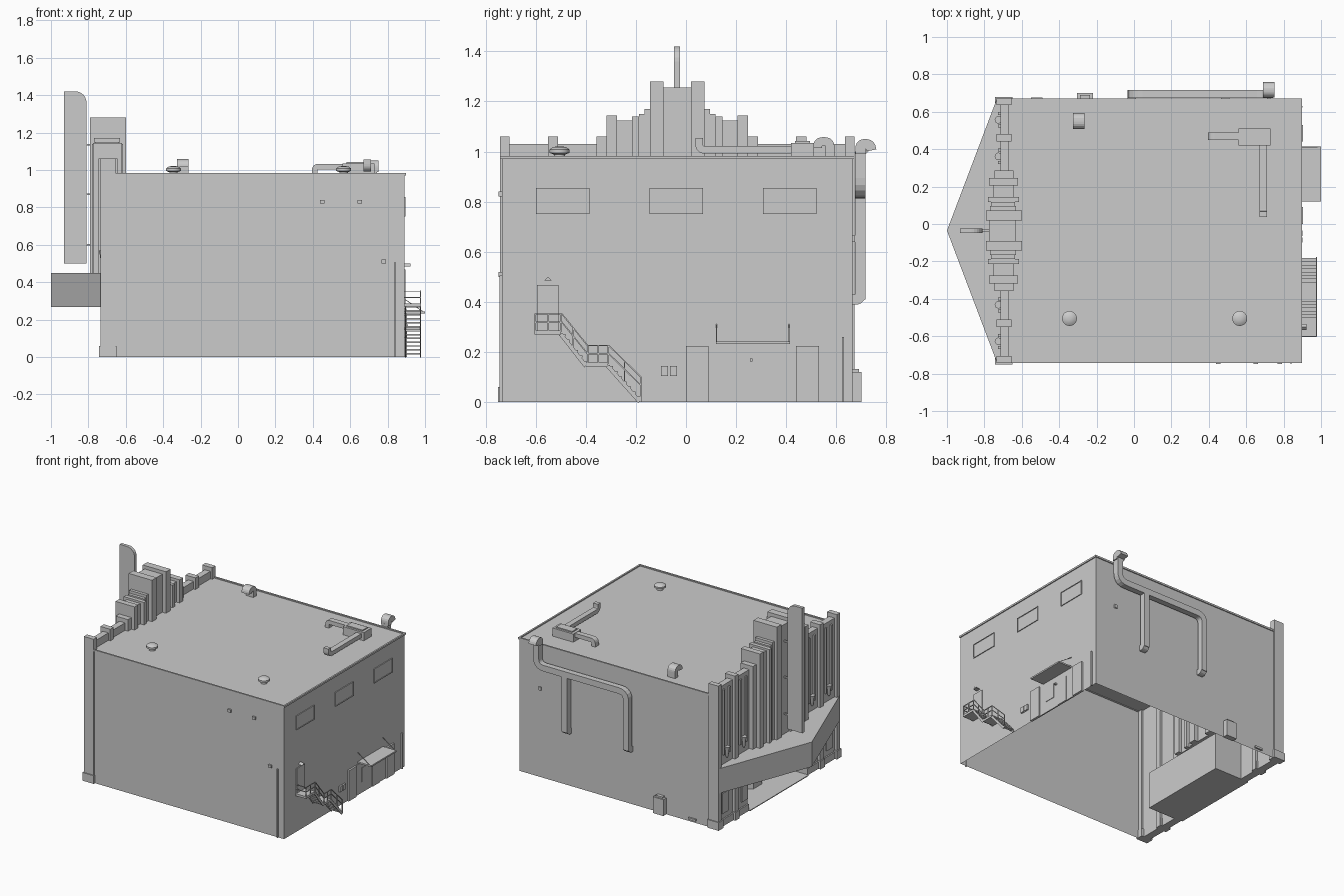
import bpy, bmesh, math
from mathutils import Vector

if "Cube" in bpy.data.objects:
    bpy.data.objects.remove(bpy.data.objects["Cube"])

C = -0.035   # facade symmetry line in y


def make(name, verts, faces, smooth=False):
    me = bpy.data.meshes.new(name)
    me.from_pydata([tuple(v) for v in verts], [], faces)
    bm = bmesh.new()
    bm.from_mesh(me)
    bmesh.ops.recalc_face_normals(bm, faces=bm.faces)
    bm.to_mesh(me)
    bm.free()
    ob = bpy.data.objects.new(name, me)
    bpy.context.collection.objects.link(ob)
    return ob


def prism(name, pts, axis, a0, a1):
    """Extrude a 2D outline along an axis; 2D coordinates are the other two axes in order."""
    put = {'x': lambda p, a: (a, p[0], p[1]), 'y': lambda p, a: (p[0], a, p[1]),
           'z': lambda p, a: (p[0], p[1], a)}[axis]
    n = len(pts)
    verts = [put(p, a0) for p in pts] + [put(p, a1) for p in pts]
    faces = [tuple(range(n)), tuple(range(2 * n - 1, n - 1, -1))]
    faces += [(i, (i + 1) % n, (i + 1) % n + n, i + n) for i in range(n)]
    return make(name, verts, faces)


def box(name, x0, x1, y0, y1, z0, z1):
    return prism(name, [(x0, y0), (x1, y0), (x1, y1), (x0, y1)], 'z', z0, z1)


def rounded(pts, r, n=5):
    """Replace the inner corners of a path with curves."""
    pts = [Vector(p) for p in pts]
    out = [pts[0]]
    for a, b, c in zip(pts, pts[1:], pts[2:]):
        p, q = b + (a - b).normalized() * r, b + (c - b).normalized() * r
        for i in range(n + 1):
            t = i / n
            out.append(p * (1 - t) ** 2 + b * 2 * t * (1 - t) + q * t * t)
    return out + [pts[-1]]


def strip(name, pts, w, axis, a0, a1):
    """Rectangular duct or bar of width w following a flat path."""
    pts = [Vector(p) for p in pts]
    left, right = [], []
    for i, p in enumerate(pts):
        d0 = (p - pts[i - 1]).normalized() if i else (pts[1] - p).normalized()
        d1 = (pts[i + 1] - p).normalized() if i < len(pts) - 1 else d0
        n0, n1 = Vector((-d0.y, d0.x)), Vector((-d1.y, d1.x))
        m = (n0 + n1).normalized()
        off = m * (w / 2 / max(m.dot(n0), 0.3))
        left.append(p + off)
        right.append(p - off)
    return prism(name, left + right[::-1], axis, a0, a1)


def lathe(name, x, y, prof, n=20):
    verts = [(x + r * math.cos(2 * math.pi * i / n), y + r * math.sin(2 * math.pi * i / n), z)
             for r, z in prof for i in range(n)]
    faces = [(k * n + i, k * n + (i + 1) % n, (k + 1) * n + (i + 1) % n, (k + 1) * n + i)
             for k in range(len(prof) - 1) for i in range(n)]
    faces += [tuple(range(n)), tuple(range((len(prof) - 1) * n, len(prof) * n))]
    ob = make(name, verts, faces)
    bpy.ops.object.select_all(action='DESELECT')
    ob.select_set(True)
    bpy.context.view_layer.objects.active = ob
    bpy.ops.object.shade_smooth_by_angle()


# Main hall: shell open underneath and towards the facade
hall = box("hall_shell", -0.67, 0.89, -0.735, 0.665, 0, 0.975)
bm = bmesh.new()
bm.from_mesh(hall.data)
bm.normal_update()
bmesh.ops.delete(bm, geom=[f for f in bm.faces if f.normal.z < -0.9 or f.normal.x < -0.9], context='FACES')
bm.to_mesh(hall.data)
bm.free()
for n, e in (("front", (-0.655, 0.897, -0.742, -0.73)), ("back", (-0.655, 0.897, 0.66, 0.672)),
             ("side", (0.885, 0.897, -0.73, 0.66))):
    box("roof_edge_" + n, *e, 0.97, 0.983)

# Facade wall, stepped pilasters: (inner d, outer d, front x, back x, bottom, top)
box("facade_wall", -0.715, -0.67, C - 0.70, C + 0.70, 0.27, 1.03)
box("centre_pilaster", -0.775, -0.63, C - 0.055, C + 0.055, 0.45, 1.255)
steps = [(.055, .108, -.79, -.60, .45, 1.28), (.108, .130, -.77, -.63, .45, 1.17),
         (.130, .152, -.765, -.635, .45, 1.15), (.152, .180, -.78, -.615, .45, 1.14),
         (.180, .240, -.755, -.645, .45, 1.125), (.240, .282, -.775, -.62, .45, 1.145),
         (.282, .322, -.745, -.645, .27, 1.06), (.475, .515, -.735, -.655, 0, 1.06),
         (.670, .708, -.735, -.655, 0, 1.06)]
for s in (-1, 1):
    side = "near" if s < 0 else "far"

    def mbox(name, d0, d1, x0, x1, z0, z1):
        a, b = sorted((C + s * d0, C + s * d1))
        return box(name + "_" + side, x0, x1, a, b, z0, z1)
    for i, (d0, d1, x0, x1, z0, z1) in enumerate(steps):
        mbox("pilaster_%d" % i, d0, d1, x0, x1, z0, z1)
    mbox("lower_wall", .34, .70, -.715, -.67, 0, .27)
    mbox("corner_base", .66, .715, -.742, -.65, 0, .06)
    mbox("post_base", .47, .52, -.742, -.66, 0, .06)
    mbox("wall_plinth", .34, .70, -.725, -.71, 0, .05)
    for d in (.38, .605):
        mbox("poster_frame", d - .035, d + .035, -.722, -.71, .09, .24)
    for d in (.365, .43, .56, .625):
        mbox("wall_rib", d - .008, d + .008, -.727, -.71, .52, 1.0)
    for d in (.397, .592):
        lathe("wall_uplight_" + side, -.725, C + s * d,
              [(.004, .49), (.01, .50), (.012, .54), (.02, .57)], 12)
    mbox("recess_side", .34, .345, -.715, -.45, 0, .27)

# Recessed entrance with doors and ticket booth
box("recess_floor", -.735, -.45, C - .34, C + .34, 0, .006)
box("recess_ceiling", -.735, -.45, C - .34, C + .34, .265, .27)
box("recess_back", -.455, -.45, C - .34, C + .34, 0, .27)
for i in range(4):
    y = C - .24 + .16 * i
    box("entrance_door", -.464, -.455, y - .065, y + .065, .006, .2)
    box("door_handle", -.470, -.464, y + .04, y + .047, .08, .14)
prism("ticket_booth", [(-.56, C - .05), (-.53, C - .07), (-.455, C - .07), (-.455, C + .07), (-.53, C + .07),
                       (-.56, C + .05)], 'z', .006, .2)

# Pointed marquee and the tall blade sign
prism("marquee", [(-1, C), (-.735, C - .70), (-.70, C - .70), (-.70, C + .70), (-.735, C + .70)], 'z', .268, .45)
arc = [(-.87 + .06 * math.cos(t * math.pi / 12), 1.36 + .06 * math.sin(t * math.pi / 12)) for t in range(7)]
prism("blade_sign", [(-.93, .50), (-.81, .50)] + arc + [(-.93, 1.42)], 'y', C - .012, C + .012)
for z in (.60, .87, 1.135):
    box("sign_bracket", -.82, -.76, C - .005, C + .005, z - .005, z + .005)

# Roof vents and ducts
for x in (-.345, .565):
    lathe("round_roof_vent", x, -.505, [(.022, .97), (.022, .988), (.04, .995), (.04, 1.008), (.026, 1.018), (.008, 1.021)])
strip("hood_vent", rounded([(.575, .97), (.575, 1.04), (.525, 1.04), (.525, 1.015)], .022), .035, 'x', -.326, -.265)
box("roof_unit", .56, .73, .42, .51, .97, 1.035)
box("roof_unit_lid", .58, .71, .435, .495, 1.035, 1.043)
strip("roof_duct_a", rounded([(.41, .975), (.41, 1.018), (.565, 1.018)], .022), .03, 'y', .45, .49)
strip("roof_duct_b", rounded([(.052, 1.055), (.052, 1.007), (.425, 1.007)], .025), .03, 'x', .67, .71)

# Back wall ducts
strip("back_duct_main", rounded([(.72, 1.0), (.72, .835), (-.012, .835), (-.012, .41)], .06), .045, 'y', .675, .717)
box("back_duct_branch", .465, .51, .675, .717, .41, .82)
strip("back_duct_hood", rounded([(.696, .99), (.696, 1.03), (.735, 1.03), (.74, 1.005)], .018), .04, 'x', .69, .75)
for x in (-.012, .4875):
    strip("back_duct_elbow", rounded([(.66, .41), (.696, .41), (.696, .44)], .02), .041, 'x', x - .0225, x + .0225)
box("utility_box", -.305, -.22, .66, .70, 0, .12)
box("utility_box_top", -.29, -.235, .66, .69, .12, .132)
box("hose_tap", -.55, -.49, .66, .677, .015, .03)


# Small wall fittings
for n, x, z in (("a", .45, .83), ("b", .65, .83), ("c", .78, .51)):
    box("front_lamp_" + n, x - .012, x + .012, -.748, -.73, z - .01, z + .01)
box("back_lamp", .71, .73, .66, .674, .64, .665)
box("front_drainpipe", .834, .845, -.745, -.73, 0, .505)
box("side_drainpipe", .885, .902, .622, .631, 0, .26)
for y in (-.10, -.063):
    box("meter_box", .885, .902, y, y + .028, .105, .145)

# Side wall windows, framed
for y in (-.598, -.145, .307):
    box("window_pane", .885, .892, y, y + .213, .75, .855)
    for z in (.75, .85):
        box("window_bar", .885, .896, y, y + .213, z, z + .005)
    for b in (y, y + .208):
        box("window_post", .885, .896, b, b + .005, .75, .855)

# Side entrance with canopy on tie rods
box("side_panel", .885, .894, .09, .44, 0, .225)
for y in (0, .44):
    box("side_pier", .885, .903, y, y + .09, 0, .225)
box("side_window", .885, .898, .157, .235, .08, .185)
box("side_door", .885, .899, .28, .365, 0, .185)
box("side_door_lamp", .885, .908, .255, .266, .163, .175)
box("side_canopy", .885, 1.0, .12, .415, .232, .243)
for y in (.12, .41):
    strip("canopy_rod", [(.89, .31), (.99, .242)], .004, 'y', y, y + .004)

# Upper side door and lamp
box("upper_door", .885, .896, -.595, -.508, .285, .467)
prism("upper_door_lamp", [(-.567, .485), (-.535, .485), (-.551, .5)], 'x', .885, .922)

# Outside stairs: two flights, platforms, stringers, railing
box("upper_platform", .885, .978, -.605, -.50, .27, .286)
box("middle_platform", .885, .978, -.40, -.312, .143, .158)
for y0, z0, y1, z1, k in ((-.50, .278, -.40, .15, 6), (-.312, .15, -.185, .008, 7)):
    for i in range(k):
        t = (i + .5) / k
        y, z = y0 + (y1 - y0) * t, z0 + (z1 - z0) * t
        box("stair_tread", .895, .975, y - .011, y + .011, z - .004, z + .004)
    for x in (.892, .973):
        strip("stringer", [(y0, z0 - .006), (y1, z1 - .006)], .016, 'x', x, x + .005)
for h in (0, -.033):
    strip("handrail", [(-.602, .352 + h), (-.495, .352 + h), (-.393, .226 + h), (-.308, .226 + h), (-.178, .098 + h)],
          .005, 'x', .973, .978)
    box("end_rail", .89, .978, -.604, -.599, .349 + h, .354 + h)
for y, z0, z1 in ((-.602, .28, .352), (-.55, .28, .352), (-.5, .28, .352), (-.45, .21, .295), (-.392, .155, .226),
                  (-.35, .155, .226), (-.31, .155, .226), (-.245, .07, .16), (-.181, .0, .1)):
    box("rail_post", .973, .978, y - .0025, y + .0025, z0, z1)
